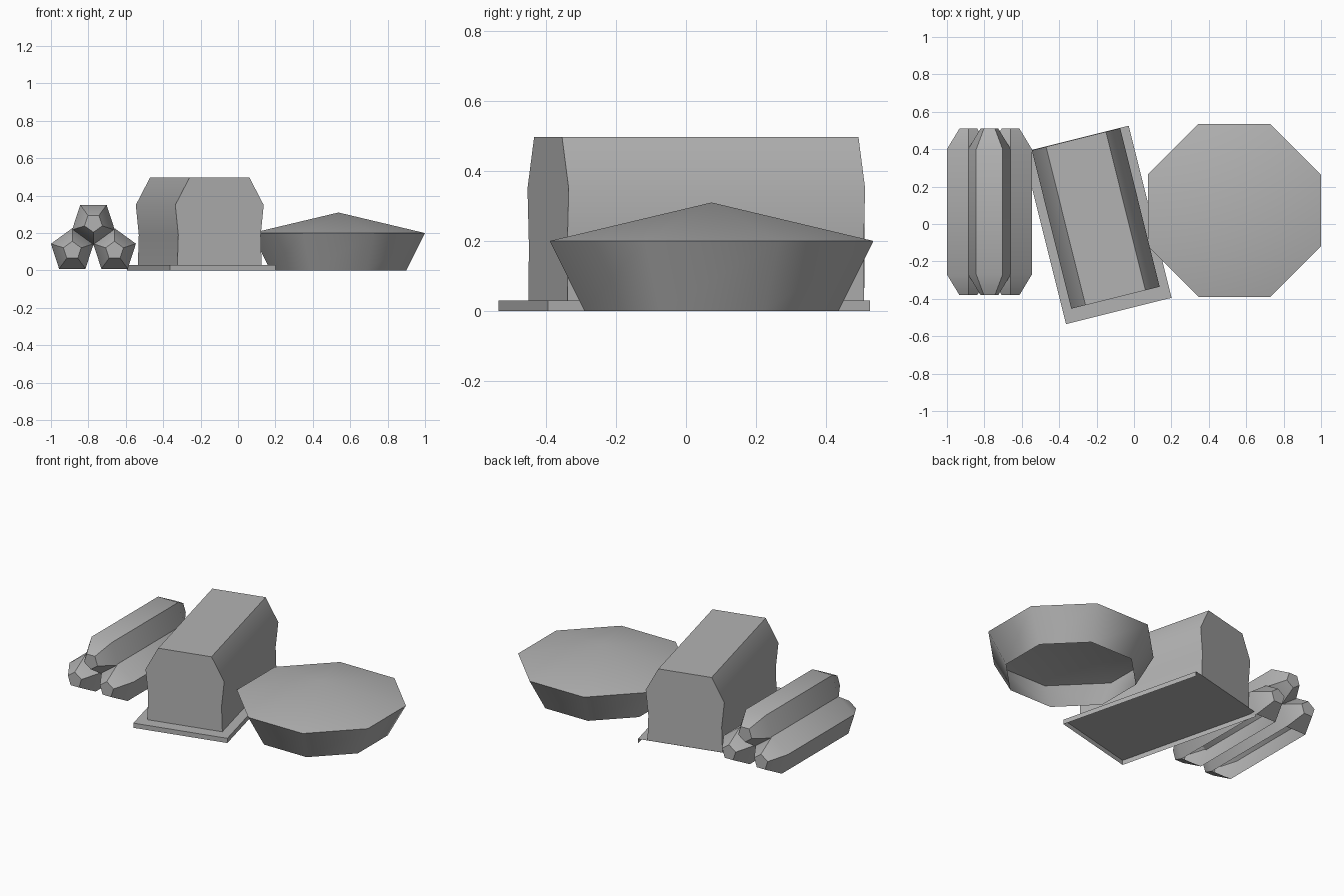
import bpy, math
from mathutils import Matrix

if "Cube" in bpy.data.objects:
    bpy.data.objects.remove(bpy.data.objects["Cube"])

stone = bpy.data.materials.new("plain grey")
stone.diffuse_color = (0.45, 0.45, 0.45, 1)
stone.use_nodes = True
stone.node_tree.nodes["Principled BSDF"].inputs["Base Color"].default_value = stone.diffuse_color


def add_object(name, verts, faces, matrix=None):
    me = bpy.data.meshes.new(name)
    me.from_pydata(verts, [], faces)
    me.materials.append(stone)
    ob = bpy.data.objects.new(name, me)
    bpy.context.collection.objects.link(ob)
    if matrix:
        ob.matrix_world = matrix
    # keep wide corners soft and strong corners sharp
    bpy.ops.object.select_all(action='DESELECT')
    ob.select_set(True)
    bpy.context.view_layer.objects.active = ob
    bpy.ops.object.shade_smooth_by_angle(angle=math.radians(44))
    return ob


def loft(name, rings, matrix=None, close_end=True, skip=()):
    """Skin rings of equal point count; skip holds (ring, side) pairs left open."""
    n = len(rings[0])
    verts = [p for r in rings for p in r]
    faces = []
    for k in range(len(rings) - 1):
        a, b = k * n, (k + 1) * n
        faces += [(a + i, a + (i + 1) % n, b + (i + 1) % n, b + i)
                  for i in range(n) if (k, i) not in skip]
    faces.append(tuple(reversed(range(n))))
    if close_end:
        faces.append(tuple(range(len(verts) - n, len(verts))))
    return add_object(name, verts, faces, matrix)


# Three stacked five-sided logs with tapered ends; ground logs are open underneath
def log(name, cx, cz, point_up):
    start = math.pi / 2 if point_up else -math.pi / 2
    rings = []
    for y, r in ((-0.38, 0.05), (-0.27, 0.12), (0.40, 0.12), (0.51, 0.05)):
        rings.append([(cx + r * math.cos(start - i * math.tau / 5), y,
                       cz + r * math.sin(start - i * math.tau / 5)) for i in range(5)])
    return loft(name, rings, skip=[(1, 2)] if point_up else [])


log("log_left", -0.886, 0.106, True)
log("log_right", -0.660, 0.106, True)
log("log_top", -0.773, 0.254, False)


# Angled bale-shaped block standing on a thin plate
def prism(name, half_profile, y0, y1, **options):
    """Mirror a half profile (x, z) and extrude it along y."""
    turn = Matrix.Translation((-0.196, -0.005, 0)) @ Matrix.Rotation(math.radians(14), 4, 'Z')
    prof = [(-x, z) for x, z in half_profile] + [(x, z) for x, z in reversed(half_profile)]
    return loft(name, [[(x, y, z) for x, z in prof] for y in (y0, y1)], turn, **options)


# the plate is a shell, open below and at the back
prism("base_plate", [(0.291, 0.0), (0.291, 0.03)], -0.474, 0.474,
      close_end=False, skip=[(0, 3)])
prism("block_body", [(0.232, 0.03), (0.227, 0.19), (0.2435, 0.35), (0.165, 0.497)],
      -0.401, 0.472, skip=[(0, 7)])

# Octagonal flared basin, open underneath, with a low pointed top
bx, by = 0.537, 0.073


def octagon(apothem, z):
    r = apothem / math.cos(math.pi / 8)
    return [(bx + r * math.cos(math.pi / 8 + i * math.pi / 4),
             by + r * math.sin(math.pi / 8 + i * math.pi / 4), z) for i in range(8)]


verts = octagon(0.363, 0.0) + octagon(0.4625, 0.2) + [(bx, by, 0.31)]
faces = [(i, (i + 1) % 8, 8 + (i + 1) % 8, 8 + i) for i in range(8)]
faces += [(8 + i, 8 + (i + 1) % 8, 16) for i in range(8)]
add_object("basin", verts, faces)
